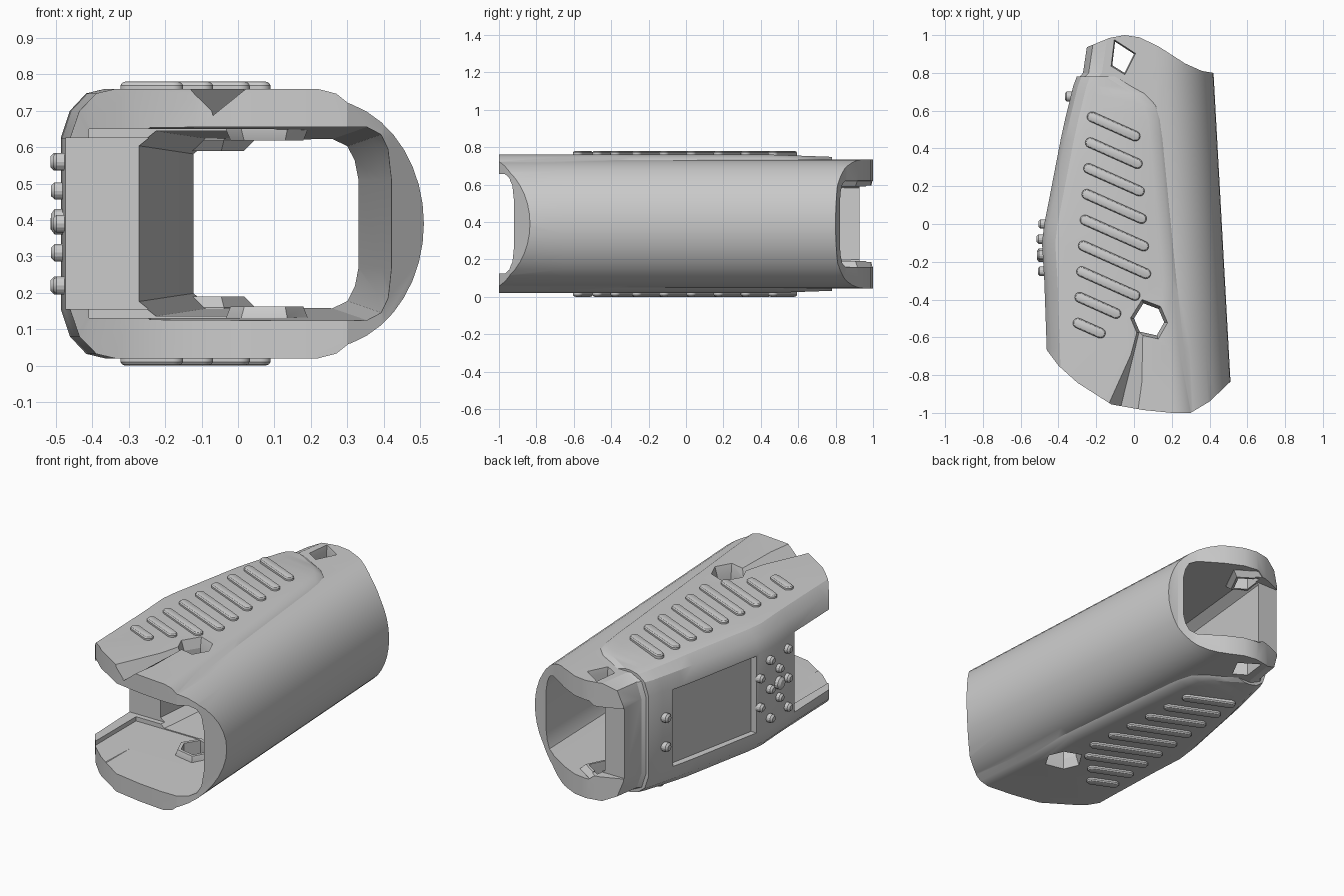
import bpy, bmesh, math
from mathutils import Vector, Matrix

cube = bpy.data.objects.get("Cube")
if cube:
    bpy.data.objects.remove(cube, do_unlink=True)

MID = 0.39  # height of the symmetry plane

grey = bpy.data.materials.new("light grey")
grey.use_nodes = True
grey.diffuse_color = (0.6, 0.6, 0.6, 1)
grey.node_tree.nodes["Principled BSDF"].inputs["Base Color"].default_value = (0.6, 0.6, 0.6, 1)


def add_object(name, bm):
    bmesh.ops.recalc_face_normals(bm, faces=bm.faces)
    mesh = bpy.data.meshes.new(name)
    bm.to_mesh(mesh)
    bm.free()
    mesh.materials.append(grey)
    obj = bpy.data.objects.new(name, mesh)
    bpy.context.collection.objects.link(obj)
    return obj


def loft_into(bm, sections):
    rings = [[bm.verts.new(p) for p in s] for s in sections]
    n = len(rings[0])
    for a, b in zip(rings, rings[1:]):
        for i in range(n):
            j = (i + 1) % n
            bm.faces.new((a[i], a[j], b[j], b[i]))
    bm.faces.new(rings[0])
    bm.faces.new(rings[-1])


def loft(name, sections):
    bm = bmesh.new()
    loft_into(bm, sections)
    return add_object(name, bm)


def prism(name, outline, z0, z1):
    return loft(name, [[(x, y, z) for x, y in outline] for z in (z0, z1)])


def box(name, x, y, z):
    return prism(name, [(x[0], y[0]), (x[1], y[0]), (x[1], y[1]), (x[0], y[1])], *z)


def combine(target, other, operation):
    mod = target.modifiers.new(operation, 'BOOLEAN')
    mod.operation = operation
    mod.solver = 'EXACT'
    mod.use_self = True
    mod.object = other
    bpy.context.view_layer.update()
    graph = bpy.context.evaluated_depsgraph_get()
    mesh = bpy.data.meshes.new_from_object(target.evaluated_get(graph))
    target.modifiers.clear()
    target.data = mesh
    bpy.data.objects.remove(other, do_unlink=True)


def track(keys, y):
    for (y0, v0), (y1, v1) in zip(keys, keys[1:]):
        if y <= y1:
            return v0 + (v1 - v0) * (y - y0) / (y1 - y0)
    return keys[-1][1]


def section(y, half):
    lower = [(x, -h) for x, h in reversed(half) if h > 0]
    return [(x, y, MID + h) for x, h in half + lower]


LEFT_EDGE = [(-1.1, -.45), (-.66, -.462), (-.3, -.475), (-.1, -.487), (0, -.475),
             (.1, -.455), (.5, -.378), (.77, -.312), (.8, -.285), (1.1, -.24)]
PANEL_EDGE = [(-1.1, .31), (.55, .155), (.63, .135), (.69, .08), (.73, .01), (.78, -.07)]


def side(y):
    return track(LEFT_EDGE, y)


# Rounded body
def body_section(y):
    r = .465 - .055 * y
    arc = [(r - .3 + .3 * math.cos(t), .345 * math.sin(t))
           for t in (math.pi / 2 * i / 10 for i in range(11))]
    e = side(y) + .015
    return section(y, arc + [(e + .1, .345), (e + .03, .31), (e, .22)])


shell = loft("sleeve_shell", [body_section(y) for y, _ in LEFT_EDGE])


# Raised panel wrapping the narrow side, sinking towards the back
def panel_section(y):
    p, e = track(PANEL_EDGE, y), side(y)
    top = track([(-1.1, .37), (.45, .37), (.78, .358)], y)
    return section(y, [(p + .01, .325), (p - .03, top - .013), (p - .08, top), (e + .12, top),
                       (e + .07, top - .012), (e + .025, .31), (e, .235)])


panel_ys = (-1.06, -.66, -.3, -.1, 0, .1, .45, .55, .63, .69, .73, .78)
combine(shell, loft("panel", [panel_section(y) for y in panel_ys]), 'UNION')


# Hollow tunnel
def tunnel_section(y):
    left = track([(-1.2, -.3), (-.4, -.28), (.9, -.125), (1.2, -.1)], y)
    right = .374 - .052 * y
    h = .248 - .018 * y
    return section(y, [(right, .12), (right - .01, h - .06), (right - .03, h - .02),
                       (right - .07, h), (left + .05, h), (left, h - .04)])


combine(shell, loft("tunnel", [tunnel_section(y) for y in (-1.2, -.4, .9, 1.2)]), 'DIFFERENCE')

# Open mouth on the narrow side, with a flared inner lip
combine(shell, box("mouth", (-.7, .05), (-1.3, -.33), (.155, .625)), 'DIFFERENCE')
combine(shell, box("mouth_flare", (-.41, .1), (-1.25, -.36), (.13, .65)), 'DIFFERENCE')

# Strap holes with faceted collars and craters
front_hole = [(0, -.5), (.05, -.42), (.13, -.45), (.16, -.52), (.12, -.59), (.03, -.57)]
back_hole = [(-.1, .965), (0, .9), (-.05, .8), (-.115, .84)]


def scaled(outline, f):
    cx = sum(p[0] for p in outline) / len(outline)
    cy = sum(p[1] for p in outline) / len(outline)
    return [(cx + (x - cx) * f, cy + (y - cy) * f) for x, y in outline]


def hole_loft(outline, levels, sign):
    return loft("cutter", [[(x, y, MID + sign * h) for x, y in scaled(outline, f)]
                           for h, f in levels])


for outline, wide, low in ((front_hole, 1.4, .228), (back_hole, 1.7, .2)):
    for s in (1, -1):
        collar = [(low, 1.25), (low + .03, wide), (.3, wide)]
        combine(shell, hole_loft(outline, collar, s), 'UNION')
        combine(shell, hole_loft(outline, [(.29, .9), (.4, 1.35)], s), 'DIFFERENCE')
    combine(shell, prism("hole", outline, -.5, 1.5), 'DIFFERENCE')

# Curved ends, and the narrow wall cut back at the rear
ends = [(-.6, -.52), (-.46, -.67), (-.4, -.75), (-.3, -.84), (-.12, -.955), (.05, -.985),
        (.2, -1), (.3, -1), (.4, -.94), (.51, -.835), (.6, -.76), (.6, .8), (.42, .8),
        (.36, .81), (.27, .85), (.13, .94), (.03, .988), (-.05, 1), (-.13, .985),
        (-.24, .94), (-.4, .88)]
combine(shell, prism("end_trim", ends, -.5, 1.5), 'INTERSECT')
combine(shell, box("rear_notch", (-.5, -.07), (.928, 1.2), (.185, .595)), 'DIFFERENCE')

# Screen recess following the slanted side
slope = [(side(y) + d, y) for y, d in ((.02, -.1), (.02, .035), (.62, .035), (.62, -.1))]
combine(shell, prism("screen_recess", slope, .165, .615), 'DIFFERENCE')

# Groove from the front hole to the rim
groove = [[(-.21, -1.05, .79), (.05, -1.05, .79), (-.09, -1.05, .68)],
          [(.01, -.56, .79), (.06, -.56, .79), (.03, -.56, .72)]]
combine(shell, loft("groove", groove), 'DIFFERENCE')

# Grip bars, top and bottom
bm = bmesh.new()
for i in range(9):
    a = Vector((-.222 - .0093 * i, .567 - .1365 * i))
    length = .25 + .0225 * i if i < 6 else (.31, .21, .13)[i - 6]
    ang = math.radians(-24)
    b = a + length * Vector((math.cos(ang), math.sin(ang)))
    for s in (1, -1):
        rings = []
        for h, r in ((.35, .027), (.38, .027), (.387, .022), (.39, .014)):
            rings.append([])
            for centre, start in ((a, math.pi / 2), (b, -math.pi / 2)):
                for k in range(9):
                    t = ang + start + math.pi * k / 8
                    rings[-1].append((centre.x + r * math.cos(t),
                                      centre.y + r * math.sin(t), MID + s * h))
        loft_into(bm, rings)
grips = add_object("grip_bars", bm)

# Keypad and screen-side buttons
bm = bmesh.new()
keys = [(y, z, .025) for y in (-.08, -.25) for z in (.22, .39, .56)]
keys += [(y, z, .024) for y in (0, -.165) for z in (.31, .48)]
keys += [(-.165, .395, .036)] + [(.675, z, .027) for z in (.3, .47)]
for y, z, r in keys:
    for r1, r2, off, depth in ((r, r, -.006, .03), (r, r * .6, -.026, .01)):
        place = Matrix.Translation((side(y) + off, y, z)) @ Matrix.Rotation(-math.pi / 2, 4, 'Y')
        bmesh.ops.create_cone(bm, cap_ends=True, segments=14, radius1=r1, radius2=r2,
                              depth=depth, matrix=place)
buttons = add_object("buttons", bm)

# Smooth shading with sharp creases kept
for obj in (shell, grips, buttons):
    bpy.ops.object.select_all(action='DESELECT')
    obj.select_set(True)
    bpy.context.view_layer.objects.active = obj
    bpy.ops.object.shade_smooth_by_angle(angle=math.radians(25))
